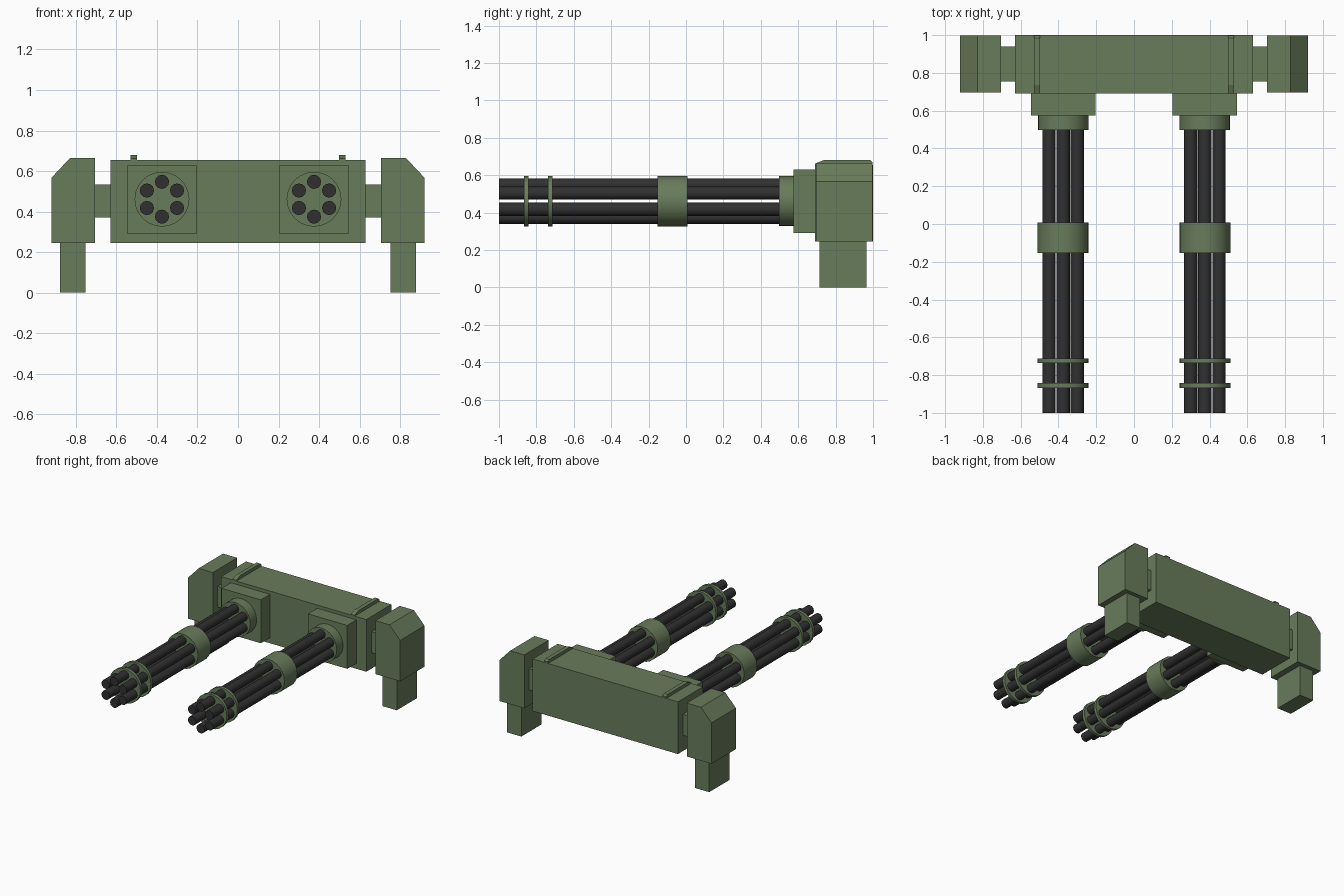
import bpy, bmesh, math
from mathutils import Matrix, Vector

if "Cube" in bpy.data.objects:
    bpy.data.objects.remove(bpy.data.objects["Cube"])


def make_mat(name, col):
    m = bpy.data.materials.new(name)
    m.diffuse_color = (*col, 1)
    m.use_nodes = True
    m.node_tree.nodes["Principled BSDF"].inputs["Base Color"].default_value = m.diffuse_color
    return m


GREEN = make_mat("green_paint", (0.14, 0.20, 0.105))
DARK = make_mat("dark_steel", (0.03, 0.03, 0.03))


def finish(bm, name, mat, smooth=False):
    bmesh.ops.recalc_face_normals(bm, faces=bm.faces)
    me = bpy.data.meshes.new(name)
    bm.to_mesh(me)
    bm.free()
    me.materials.append(mat)
    ob = bpy.data.objects.new(name, me)
    bpy.context.collection.objects.link(ob)
    if smooth:
        bpy.ops.object.select_all(action='DESELECT')
        ob.select_set(True)
        bpy.context.view_layer.objects.active = ob
        bpy.ops.object.shade_smooth_by_angle(angle=math.radians(35))
    return ob


def box(name, x, y, z):
    """Box from (min, max) ranges."""
    bm = bmesh.new()
    centre = Vector([(r[0] + r[1]) / 2 for r in (x, y, z)])
    size = [abs(r[1] - r[0]) for r in (x, y, z)]
    bmesh.ops.create_cube(bm, size=1, matrix=Matrix.Translation(centre) @ Matrix.Diagonal((*size, 1)))
    return finish(bm, name, GREEN)


def prism(name, points, offset):
    """Extrude a closed profile of 3D points along an offset."""
    bm = bmesh.new()
    face = bm.faces.new([bm.verts.new(p) for p in points])
    out = bmesh.ops.extrude_face_region(bm, geom=[face], use_keep_orig=True)
    bmesh.ops.translate(bm, vec=offset, verts=[v for v in out["geom"] if isinstance(v, bmesh.types.BMVert)])
    return finish(bm, name, GREEN)


def add_cyl(bm, x, z, r, y0, y1, sides):
    m = Matrix.Translation((x, (y0 + y1) / 2, z)) @ Matrix.Rotation(math.pi / 2, 4, 'X')
    bmesh.ops.create_cone(bm, cap_ends=True, segments=sides, radius1=r, radius2=r,
                          depth=y1 - y0, matrix=m)


def cyl(name, x, z, r, y0, y1, sides=24):
    bm = bmesh.new()
    add_cyl(bm, x, z, r, y0, y1, sides)
    return finish(bm, name, GREEN, True)


# Central housing
box("housing", (-0.63, 0.63), (0.69, 1.0), (0.246, 0.655))

GUN_X, GUN_Z = 0.375, 0.461
for side, s in (("left", -1), ("right", 1)):
    # Raised strap on top of the housing
    strap = [(0.69, 0.65), (0.69, 0.662), (0.735, 0.68), (0.985, 0.68), (0.998, 0.667), (0.998, 0.65)]
    prism(f"top_strap_{side}", [(s * 0.497, y, z) for y, z in strap], (s * 0.032, 0, 0))

    # Pivot, outer bracket with cut corner, and foot
    box(f"pivot_{side}", (s * 0.62, s * 0.715), (0.755, 0.94), (0.37, 0.535))
    bracket = [(0.705, 0.246), (0.92, 0.246), (0.92, 0.567), (0.828, 0.665), (0.705, 0.665)]
    prism(f"bracket_{side}", [(s * x, 0.695, z) for x, z in bracket], (0, 0.302, 0))
    box(f"foot_{side}", (s * 0.753, s * 0.877), (0.715, 0.965), (0, 0.256))

    # Barrel mount and collar
    gx = s * GUN_X
    box(f"mount_plate_{side}", (gx - 0.17, gx + 0.17), (0.575, 0.70), (0.29, 0.63))
    cyl(f"collar_{side}", gx, GUN_Z, 0.134, 0.497, 0.585)

    # Six rotary barrels
    bm = bmesh.new()
    for i in range(6):
        a = math.radians(90 + 60 * i)
        add_cyl(bm, gx + 0.086 * math.cos(a), GUN_Z + 0.086 * math.sin(a), 0.035, -1.0, 0.51, 12)
    finish(bm, f"barrels_{side}", DARK, True)

    # Clamps holding the barrels together
    cyl(f"middle_sleeve_{side}", gx, GUN_Z, 0.135, -0.153, 0.008)
    cyl(f"rear_ring_{side}", gx, GUN_Z, 0.135, -0.737, -0.713)
    cyl(f"front_ring_{side}", gx, GUN_Z, 0.135, -0.867, -0.843)
